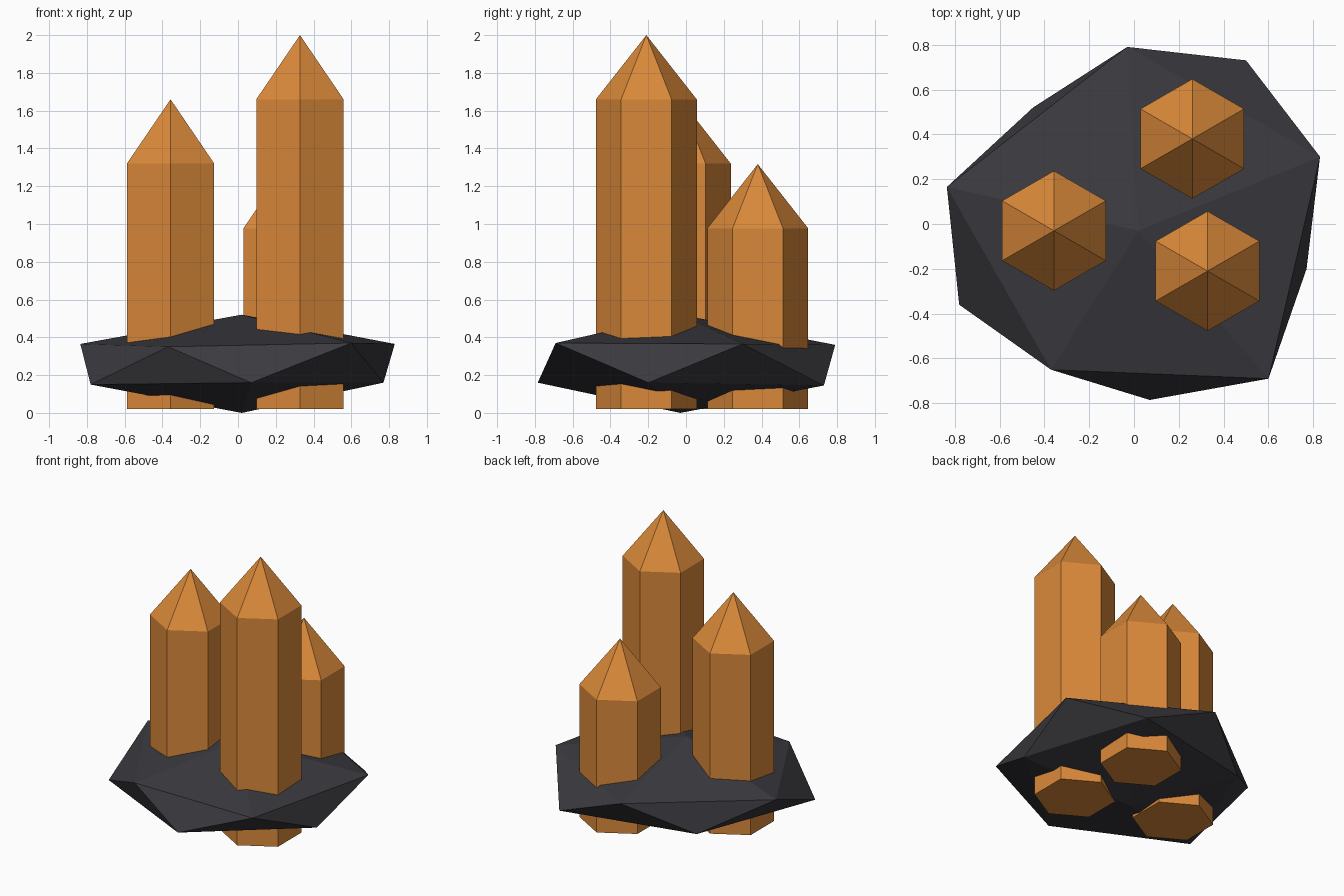
import bpy
import bmesh
from math import sin, cos, pi

default_cube = bpy.data.objects.get("Cube")
if default_cube:
    bpy.data.objects.remove(default_cube, do_unlink=True)


def make_material(name, colour):
    material = bpy.data.materials.new(name)
    material.use_nodes = True
    material.diffuse_color = colour
    for node in material.node_tree.nodes:
        if node.type == "BSDF_PRINCIPLED":
            node.inputs["Base Color"].default_value = colour
            node.inputs["Roughness"].default_value = 0.8
    return material


def finish(bm, name, material):
    """Turn a bmesh into a flat-shaded object with one material."""
    bmesh.ops.recalc_face_normals(bm, faces=bm.faces[:])
    mesh = bpy.data.meshes.new(name)
    bm.to_mesh(mesh)
    bm.free()
    mesh.materials.append(material)
    obj = bpy.data.objects.new(name, mesh)
    bpy.context.collection.objects.link(obj)
    return obj


def make_crystal(name, x, y, shoulder, material, radius=0.267, bottom=0.02, tip=0.34):
    """Hexagonal prism with a pointed cap, corners towards front and back."""
    bm = bmesh.new()
    corners = [(x + radius * sin(i * pi / 3), y + radius * cos(i * pi / 3)) for i in range(6)]
    low = [bm.verts.new((cx, cy, bottom)) for cx, cy in corners]
    high = [bm.verts.new((cx, cy, shoulder)) for cx, cy in corners]
    apex = bm.verts.new((x, y, shoulder + tip))
    bm.faces.new(low)
    for i in range(6):
        j = (i + 1) % 6
        bm.faces.new((low[i], low[j], high[j], high[i]))
        bm.faces.new((high[i], high[j], apex))
    return finish(bm, name, material)


def make_rock(name, top, bottom, upper_ring, lower_ring, material):
    """Squashed, uneven icosahedron: two staggered rings between two poles."""
    bm = bmesh.new()
    top, bottom = bm.verts.new(top), bm.verts.new(bottom)
    upper = [bm.verts.new(p) for p in upper_ring]
    lower = [bm.verts.new(p) for p in lower_ring]
    count = len(upper)
    for i in range(count):
        j = (i + 1) % count
        bm.faces.new((top, upper[i], upper[j]))
        bm.faces.new((upper[i], lower[i], upper[j]))
        bm.faces.new((lower[i], lower[j], upper[j]))
        bm.faces.new((bottom, lower[j], lower[i]))
    return finish(bm, name, material)


amber = make_material("amber orange", (0.70, 0.25, 0.042, 1))
charcoal = make_material("charcoal stone", (0.042, 0.042, 0.05, 1))

# Rock base
make_rock(
    "rock_base",
    top=(0.02, -0.03, 0.52),
    bottom=(0.02, -0.03, 0.0),
    upper_ring=[(-0.03, 0.79, 0.36), (0.83, 0.30, 0.365), (0.60, -0.69, 0.37),
                (-0.37, -0.65, 0.35), (-0.835, 0.165, 0.365)],
    lower_ring=[(0.50, 0.73, 0.145), (0.77, -0.20, 0.16), (0.07, -0.785, 0.16),
                (-0.78, -0.36, 0.15), (-0.45, 0.52, 0.15)],
    material=charcoal,
)

# Crystals
make_crystal("tall_crystal", 0.328, -0.21, 1.66, amber)
make_crystal("middle_crystal", -0.357, -0.03, 1.32, amber)
make_crystal("short_crystal", 0.26, 0.38, 0.977, amber)
